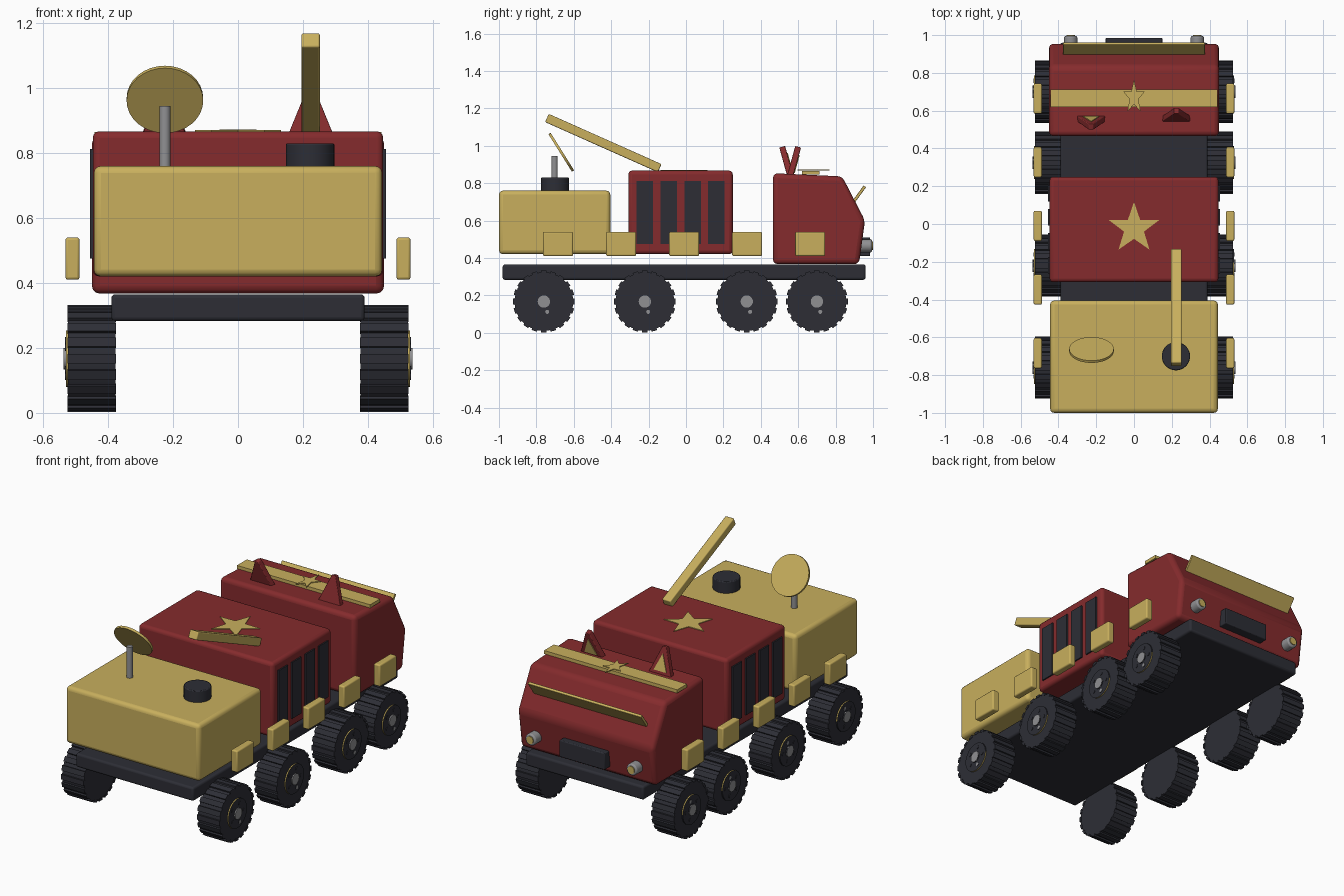
import bpy, bmesh, math
from mathutils import Matrix, Vector

if "Cube" in bpy.data.objects:
    bpy.data.objects.remove(bpy.data.objects["Cube"])


def colour(name, rgb):
    m = bpy.data.materials.new(name)
    m.diffuse_color = (*rgb, 1)
    m.use_nodes = True
    m.node_tree.nodes["Principled BSDF"].inputs["Base Color"].default_value = m.diffuse_color
    return m


RED = colour("red paint", (0.235, 0.024, 0.026))
TAN = colour("tan paint", (0.58, 0.43, 0.11))
DARK = colour("dark rubber", (0.026, 0.027, 0.036))
GREY = colour("grey metal", (0.28, 0.28, 0.29))


def finish(name, bm, mats, bevel=0, segs=3, matrix=None):
    bmesh.ops.recalc_face_normals(bm, faces=bm.faces[:])
    me = bpy.data.meshes.new(name)
    bm.to_mesh(me)
    bm.free()
    ob = bpy.data.objects.new(name, me)
    bpy.context.collection.objects.link(ob)
    for m in mats if isinstance(mats, list) else [mats]:
        me.materials.append(m)
    if matrix:
        ob.matrix_world = matrix
    if bevel:
        b = ob.modifiers.new("bevel", 'BEVEL')
        b.width, b.segments = bevel, segs
    bpy.ops.object.select_all(action='DESELECT')
    ob.select_set(True)
    bpy.context.view_layer.objects.active = ob
    bpy.ops.object.shade_smooth_by_angle(angle=math.radians(35))
    return ob


def box(name, x, y, z, mat, bevel=0, tilt=0):
    """Box from (min, max) ranges, optionally tilted about x."""
    bm = bmesh.new()
    bmesh.ops.create_cube(bm, size=1)
    bmesh.ops.scale(bm, verts=bm.verts, vec=(x[1] - x[0], y[1] - y[0], z[1] - z[0]))
    centre = Matrix.Translation((sum(x) / 2, sum(y) / 2, sum(z) / 2))
    return finish(name, bm, mat, bevel, 3, centre @ Matrix.Rotation(tilt, 4, 'X'))


def add_cyl(bm, r, depth, matrix, segs=32, mat=0):
    n = len(bm.faces)
    bmesh.ops.create_cone(bm, cap_ends=True, segments=segs, radius1=r, radius2=r,
                          depth=depth, matrix=matrix)
    bm.faces.ensure_lookup_table()
    for f in bm.faces[n:]:
        f.material_index = mat


def cyl(name, r, depth, loc, mat, rot=0, segs=32, bevel=0):
    bm = bmesh.new()
    add_cyl(bm, r, depth, Matrix())
    return finish(name, bm, mat, bevel, 2,
                  Matrix.Translation(loc) @ Matrix.Rotation(rot, 4, 'X'))


def prism(name, pts, depth, mat, bevel=0, matrix=None):
    """Extrude a closed outline, given as 3D points, along a vector."""
    bm = bmesh.new()
    f = bm.faces.new([bm.verts.new(p) for p in pts])
    r = bmesh.ops.extrude_face_region(bm, geom=[f])
    bmesh.ops.translate(bm, vec=depth,
                        verts=[v for v in r["geom"] if isinstance(v, bmesh.types.BMVert)])
    return finish(name, bm, mat, bevel, 3, matrix)


def star(name, y, z, rx, ry):
    pts = []
    for i in range(10):
        a, k = math.pi / 2 + i * math.pi / 5, 1 if i % 2 == 0 else 0.4
        pts.append((k * rx * math.cos(a), y + k * ry * math.sin(a), z))
    prism(name, pts, Vector((0, 0, 0.005)), TAN)


# Chassis and bodies
box("chassis", (-0.39, 0.39), (-0.98, 0.96), (0.283, 0.365), DARK, 0.012)
box("cargo_box", (-0.444, 0.444), (-1.0, -0.405), (0.42, 0.76), TAN, 0.022)
box("middle_body", (-0.447, 0.447), (-0.308, 0.25), (0.42, 0.867), RED, 0.02)
cab = [(0.465, 0.367), (0.465, 0.853), (0.835, 0.836), (0.957, 0.6), (0.925, 0.367)]
prism("cab", [(-0.45, y, z) for y, z in cab], Vector((0.9, 0, 0)), RED, 0.025)

# Side vents and side lockers
for s in (-1, 1):
    for i in range(4):
        y = -0.22 + i * 0.1275
        box("side_vent", sorted((s * 0.43, s * 0.455)), (y - 0.044, y + 0.044), (0.475, 0.812), DARK)
    for i in range(5):
        y = -0.684 + i * 0.337
        box("side_locker", sorted((s * 0.488, s * 0.531)), (y - 0.08, y + 0.08), (0.41, 0.54), TAN, 0.008)


# Wheels: tyre with tread bars, hub disc, bolt holes, axle cap
def wheel(s, y):
    bm = bmesh.new()
    turn = Matrix.Rotation(s * math.pi / 2, 4, 'Y')
    add_cyl(bm, 0.157, 0.146, Matrix(), 40)
    for i in range(20):
        a = i * math.tau / 20
        m = (Matrix.Rotation(a, 4, 'Z') @ Matrix.Translation((0.158, 0, 0))
             @ Matrix.Diagonal((0.014, 0.03, 0.15, 1)))
        bmesh.ops.create_cube(bm, size=1, matrix=m)
    add_cyl(bm, 0.087, 0.01, Matrix.Translation((0, 0, 0.075)), 32, 1)
    for i in range(5):
        a = i * math.tau / 5 + math.pi / 2
        add_cyl(bm, 0.011, 0.006,
                Matrix.Translation((0.058 * math.cos(a), 0.058 * math.sin(a), 0.08)), 12)
    add_cyl(bm, 0.033, 0.02, Matrix.Translation((0, 0, 0.077)), 20, 2)
    finish("wheel", bm, [DARK, TAN, GREY], 0, 1,
           Matrix.Translation((s * 0.45, y, 0.167)) @ turn)


for s in (-1, 1):
    for y in (-0.76, -0.22, 0.325, 0.70):
        wheel(s, y)

# Dish on a mast, hatch and boom
cyl("dish_mast", 0.017, 0.19, (-0.225, -0.703, 0.85), GREY)
cyl("dish", 0.118, 0.014, (-0.225, -0.667, 0.965), TAN, -math.atan2(0.2, 0.125))
cyl("hatch", 0.075, 0.075, (0.222, -0.7, 0.792), DARK, bevel=0.005)
box("boom", (0.195, 0.252), (-0.772, -0.112), (0.99, 1.038), TAN, 0.006, -math.radians(24))

# Roof trim
star("roof_star", -0.023, 0.866, 0.139, 0.139)
box("cab_stripe", (-0.441, 0.441), (0.62, 0.713), (0.845, 0.865), TAN)
star("cab_star", 0.672, 0.868, 0.06, 0.095)

# Ears: tilted triangular prisms with an inset panel on the forward side
for x, lean in ((-0.227, 0.27), (0.224, -0.27)):
    m = Matrix.Translation((x, 0.557, 0.84)) @ Matrix.Rotation(lean, 4, 'X')
    prism("ear", [(-0.075, -0.016, 0), (0.075, -0.016, 0), (0.012, -0.016, 0.16),
                  (-0.012, -0.016, 0.16)], Vector((0, 0.032, 0)), RED, 0.004, m)
    prism("ear_panel", [(-0.042, 0.014, 0.02), (0.042, 0.014, 0.02), (0, 0.014, 0.12)],
          Vector((0, 0.006, 0)), TAN, 0, m)

# Cab front: visor, grille, headlights
box("visor", (-0.375, 0.375), (0.872, 0.978), (0.732, 0.748), TAN, 0.003, math.radians(54))
box("grille", (-0.15, 0.15), (0.91, 0.985), (0.41, 0.51), DARK, 0.005)
for s in (-1, 1):
    cyl("headlight", 0.035, 0.07, (s * 0.335, 0.96, 0.465), GREY, math.pi / 2, bevel=0.008)
    cyl("headlight_lens", 0.022, 0.008, (s * 0.335, 0.996, 0.465), TAN, math.pi / 2)
